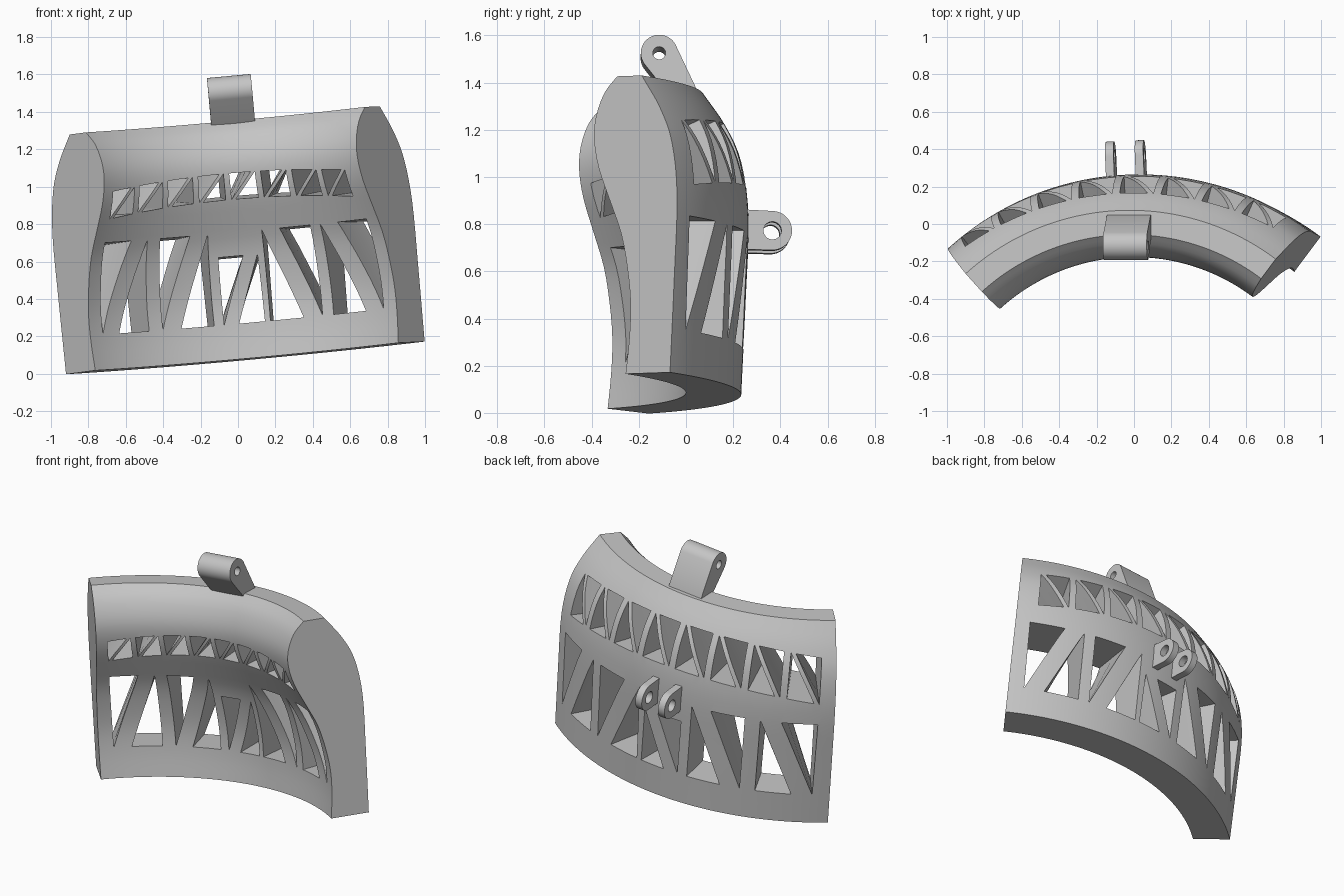
import bpy, bmesh, math
from mathutils import Matrix, Vector

if "Cube" in bpy.data.objects:
    bpy.data.objects.remove(bpy.data.objects["Cube"])

grey = bpy.data.materials.new("plain_grey")
grey.use_nodes = True
COLOR = (0.56, 0.56, 0.56, 1)
grey.diffuse_color = COLOR
grey.node_tree.nodes["Principled BSDF"].inputs["Base Color"].default_value = COLOR

# Whole model leans slightly; parts are built around the arc's vertical axis
LEAN = (Matrix.Translation((0.09, -1.28, 0.13))
        @ Matrix.Rotation(math.radians(-2), 4, 'X')
        @ Matrix.Rotation(math.radians(-5.3), 4, 'Y')
        @ Matrix.Rotation(math.radians(2.5), 4, 'Z'))
HALF_ARC = 39.5


def polar(r, deg, z):
    a = math.radians(deg)
    return Vector((r * math.sin(a), r * math.cos(a), z))


def make_object(name, bm):
    bmesh.ops.recalc_face_normals(bm, faces=bm.faces)
    mesh = bpy.data.meshes.new(name)
    bm.to_mesh(mesh)
    bm.free()
    obj = bpy.data.objects.new(name, mesh)
    bpy.context.collection.objects.link(obj)
    mesh.materials.append(grey)
    return obj


def activate(obj):
    bpy.ops.object.select_all(action='DESELECT')
    obj.select_set(True)
    bpy.context.view_layer.objects.active = obj


def cut(obj, cutter):
    cutter.hide_render = True
    mod = obj.modifiers.new("cut", 'BOOLEAN')
    mod.operation = 'DIFFERENCE'
    mod.solver = 'EXACT'
    mod.object = cutter
    activate(obj)
    bpy.ops.object.modifier_apply(modifier=mod.name)
    bpy.data.objects.remove(cutter)


def finish(obj, turn=0):
    obj.data.transform(LEAN @ Matrix.Rotation(math.radians(turn), 4, 'Z'))
    activate(obj)
    bpy.ops.object.shade_smooth_by_angle(angle=math.radians(30))


def smooth_path(points, steps=3):
    """Catmull-Rom curve through the points."""
    p = [Vector(q) for q in points]
    p = [2 * p[0] - p[1]] + p + [2 * p[-1] - p[-2]]
    out = []
    for a, b, c, d in zip(p, p[1:], p[2:], p[3:]):
        for i in range(steps):
            t = i / steps
            out.append(0.5 * (2 * b + (c - a) * t + (2 * a - 5 * b + 4 * c - d) * t * t
                              + (3 * b - a - 3 * c + d) * t ** 3))
    return out + [p[-2]]


# Curved shell: (radius, height) section swept along an arc
outer = [(1.515, 0), (1.52, 0.4), (1.52, 0.75), (1.483, 0.98), (1.413, 1.13), (1.31, 1.27)]
inner = [(1.18, 1.27), (1.115, 1.2), (1.075, 1.1), (1.07, 1.0), (1.1, 0.88), (1.165, 0.74),
         (1.23, 0.6), (1.27, 0.45), (1.293, 0.3), (1.293, 0.15), (1.28, 0)]
section = smooth_path(outer, 4) + smooth_path(inner)
bm = bmesh.new()
SEGMENTS = 64
rings = []
for i in range(SEGMENTS + 1):
    deg = HALF_ARC * (2 * i / SEGMENTS - 1)
    rings.append([bm.verts.new(polar(r, deg, z)) for r, z in section])
for a, b in zip(rings, rings[1:]):
    for j in range(len(section)):
        bm.faces.new((a[j - 1], a[j], b[j], b[j - 1]))
bm.faces.new(rings[0])
bm.faces.new(rings[-1])
shell = make_object("curved_shell", bm)


# Window cutters: pairs of triangles either side of a diagonal strut
def add_window(bm, start, width, low, high, base, tilt=0, mirrored=False):
    triangles = [[(0, 1), (base, 1), (0.02, 0)], [(1 - base, 0), (1, 0), (0.98, 1)]]
    for tri in triangles:
        loops = []
        for k in range(6):
            r = 0.98 + 0.13 * k
            loop = []
            for u, v in tri:
                u = 1 - u if mirrored else u
                point = polar(r, start + u * width, low(r) + v * (high(r) - low(r)))
                point.z += tilt * point.y
                loop.append(bm.verts.new(point))
            loops.append(loop)
        for a, b in zip(loops, loops[1:]):
            for j in range(3):
                bm.faces.new((a[j - 1], a[j], b[j], b[j - 1]))
        bm.faces.new(loops[0])
        bm.faces.new(loops[-1])


bm = bmesh.new()
# Upper row of small windows, rising towards the middle of the arc
for k in range(8):
    add_window(bm, -36 + 9 * k, 7.5, lambda r: 0.76 - 0.17 * r,
               lambda r: 0.505 + 0.2 * r, 0.82, tilt=0.25)
# Lower row of tall windows, with a shorter one in the middle
for start, width, top in ((-35.8, 13.2, 0.675), (-19.3, 12.9, 0.675), (-4.2, 9.9, 0.55),
                          (7, 12.9, 0.675), (22.4, 13.6, 0.675)):
    add_window(bm, start, width, lambda r: 0.19, lambda r: top, 0.62, mirrored=start > 0)
cut(shell, make_object("window_cutter", bm))
finish(shell)


# Hinge lugs: a rounded eye blended into a base, drilled across
def lug(name, x, thickness, eye, radius, hole, base, turn=0):
    bm = bmesh.new()
    for side in (x - thickness / 2, x + thickness / 2):
        for i in range(48):
            a = math.tau * i / 48
            bm.verts.new((side, eye[0] + radius * math.cos(a), eye[1] + radius * math.sin(a)))
        for y, z in base:
            bm.verts.new((side, y, z))
    bmesh.ops.convex_hull(bm, input=bm.verts)
    bmesh.ops.dissolve_limit(bm, angle_limit=0.01, verts=bm.verts, edges=bm.edges)
    body = make_object(name, bm)
    drill = bmesh.new()
    spot = Matrix.Translation((x, eye[0], eye[1])) @ Matrix.Rotation(math.pi / 2, 4, 'Y')
    bmesh.ops.create_cone(drill, cap_ends=True, segments=32, radius1=hole, radius2=hole,
                          depth=thickness * 2, matrix=spot)
    cut(body, make_object(name + "_drill", drill))
    finish(body, turn)


lug("top_lug", 0, 0.235, (1.117, 1.43), 0.078, 0.027,
    [(1.18, 1.25), (1.21, 1.2), (1.284, 1.276), (1.29, 1.22)], -2.5)
for label, x in (("left", 0.08), ("right", -0.08)):
    lug("back_lug_" + label, x, 0.045, (1.62, 0.7), 0.083, 0.038,
        [(1.48, 0.785), (1.48, 0.615)])
